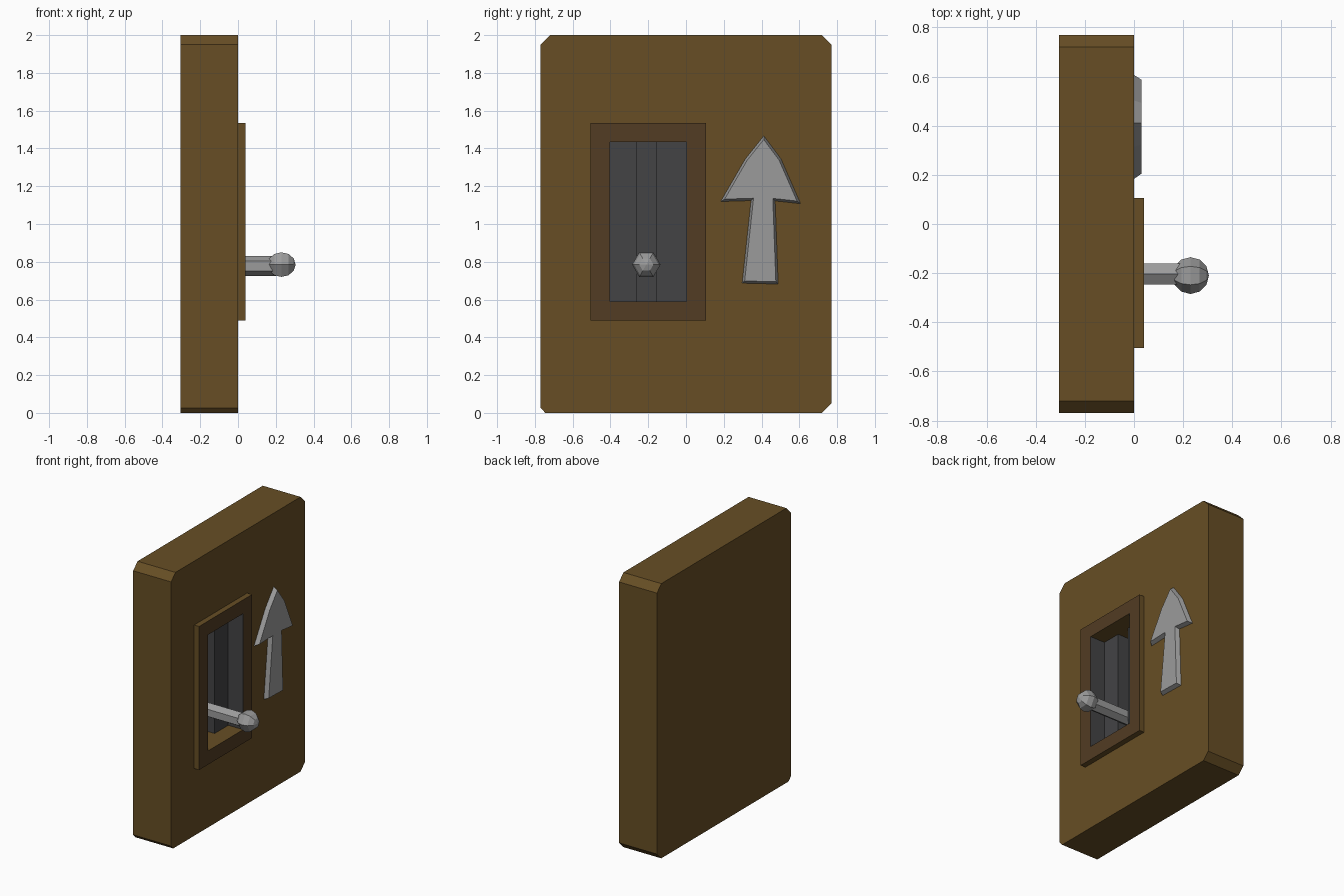
import bpy, bmesh, math
from mathutils import Vector, Matrix

if "Cube" in bpy.data.objects:
    bpy.data.objects.remove(bpy.data.objects["Cube"])


def mat(name, rgb):
    m = bpy.data.materials.new(name)
    m.diffuse_color = (*rgb, 1)
    m.use_nodes = True
    m.node_tree.nodes["Principled BSDF"].inputs["Base Color"].default_value = m.diffuse_color
    return m


wood = mat("wood brown", (0.135, 0.076, 0.018))
dark_wood = mat("dark wood", (0.085, 0.045, 0.017))
dark_grey = mat("dark grey", (0.056, 0.057, 0.060))
metal = mat("light metal", (0.33, 0.33, 0.33))


def finish(bm, name, *mats):
    bmesh.ops.recalc_face_normals(bm, faces=bm.faces)
    me = bpy.data.meshes.new(name)
    bm.to_mesh(me)
    bm.free()
    ob = bpy.data.objects.new(name, me)
    bpy.context.collection.objects.link(ob)
    for m in mats:
        me.materials.append(m)
    return ob


def prism(name, x0, x1, outline, m, front=None):
    """Extrude a (y, z) outline from x0 to x1; front is an optional inset outline."""
    bm = bmesh.new()
    a = [bm.verts.new((x0, y, z)) for y, z in outline]
    b = [bm.verts.new((x1, y, z)) for y, z in (front or outline)]
    n = len(a)
    bm.faces.new(a)
    bm.faces.new(b)
    for i in range(n):
        j = (i + 1) % n
        bm.faces.new((a[i], a[j], b[j], b[i]))
    return finish(bm, name, m)


def box(name, x0, x1, y0, y1, z0, z1, m):
    return prism(name, x0, x1, [(y0, z0), (y1, z0), (y1, z1), (y0, z1)], m)


def cut(ob, cutter):
    mod = ob.modifiers.new("cut", 'BOOLEAN')
    mod.object = cutter
    mod.operation = 'DIFFERENCE'
    mod.solver = 'EXACT'
    bpy.context.view_layer.update()
    me = bpy.data.meshes.new_from_object(ob.evaluated_get(bpy.context.evaluated_depsgraph_get()))
    ob.modifiers.clear()
    ob.data = me


def inset(pts, d):
    """Move each edge of a counter-clockwise outline inward by d."""
    out = []
    for i, p in enumerate(pts):
        p = Vector(p)
        e1 = (p - Vector(pts[i - 1])).normalized()
        e2 = (Vector(pts[(i + 1) % len(pts)]) - p).normalized()
        n1, n2 = Vector((-e1.y, e1.x)), Vector((-e2.y, e2.x))
        out.append(tuple(p + (n1 + n2) * d / (1 + n1.dot(n2))))
    return out


Y0, Y1, Z0, Z1 = -0.405, 0.005, 0.59, 1.435   # opening

# board with clipped corners, and raised frame, both cut by the opening
board = prism("board", -0.305, 0, [(-0.745, 0), (0.72, 0), (0.77, 0.05), (0.77, 1.95),
              (0.72, 2), (-0.72, 2), (-0.77, 1.95), (-0.77, 0.027)], wood)
frame = box("frame", 0, 0.04, -0.505, 0.105, 0.49, 1.535, wood)
cutter = box("opening_cutter", -0.22, 0.2, Y0, Y1, Z0, Z1, wood)
cutter.hide_render = True
cut(board, cutter)
cut(frame, cutter)
bpy.data.objects.remove(cutter)

# darker front of the frame
frame.data.materials.append(dark_wood)
for f in frame.data.polygons:
    if f.normal.x > 0.9:
        f.material_index = 1

# grey lining: two blocks with a slot between, slot back, side walls
box("slot_back", -0.22, -0.2, Y0, Y1, Z0, Z1, dark_grey)
box("slot_block_left", -0.2, -0.08, Y0, -0.26, Z0, Z1, dark_grey)
box("slot_block_right", -0.2, -0.08, -0.155, Y1, Z0, Z1, dark_grey)
box("lining_left", -0.08, 0.039, Y0, Y0 + 0.003, Z0, Z1, dark_grey)
box("lining_right", -0.08, 0.039, Y1 - 0.003, Y1, Z0, Z1, dark_grey)

# lever rod and knob, six sided, pointing along +x
hexa = [(-0.204 + 0.05 * math.sin(i * math.pi / 3), 0.778 + 0.052 * math.cos(i * math.pi / 3))
        for i in range(6)]
prism("lever_rod", -0.2, 0.2, hexa, metal)
bm = bmesh.new()
bmesh.ops.create_uvsphere(bm, u_segments=6, v_segments=6, radius=0.075)
bmesh.ops.transform(bm, matrix=Matrix.Translation((0.23, -0.21, 0.785))
                    @ Matrix.Rotation(math.pi / 2, 4, 'Y'), verts=bm.verts)
finish(bm, "lever_knob", metal)

# arrow with sloped edges
arrow = [(0.295, 0.685), (0.49, 0.68), (0.474, 1.12), (0.61, 1.105), (0.505, 1.345),
         (0.412, 1.47), (0.312, 1.345), (0.18, 1.117), (0.342, 1.122)]
prism("arrow", -0.005, 0.03, arrow, metal, inset(arrow, 0.014))
